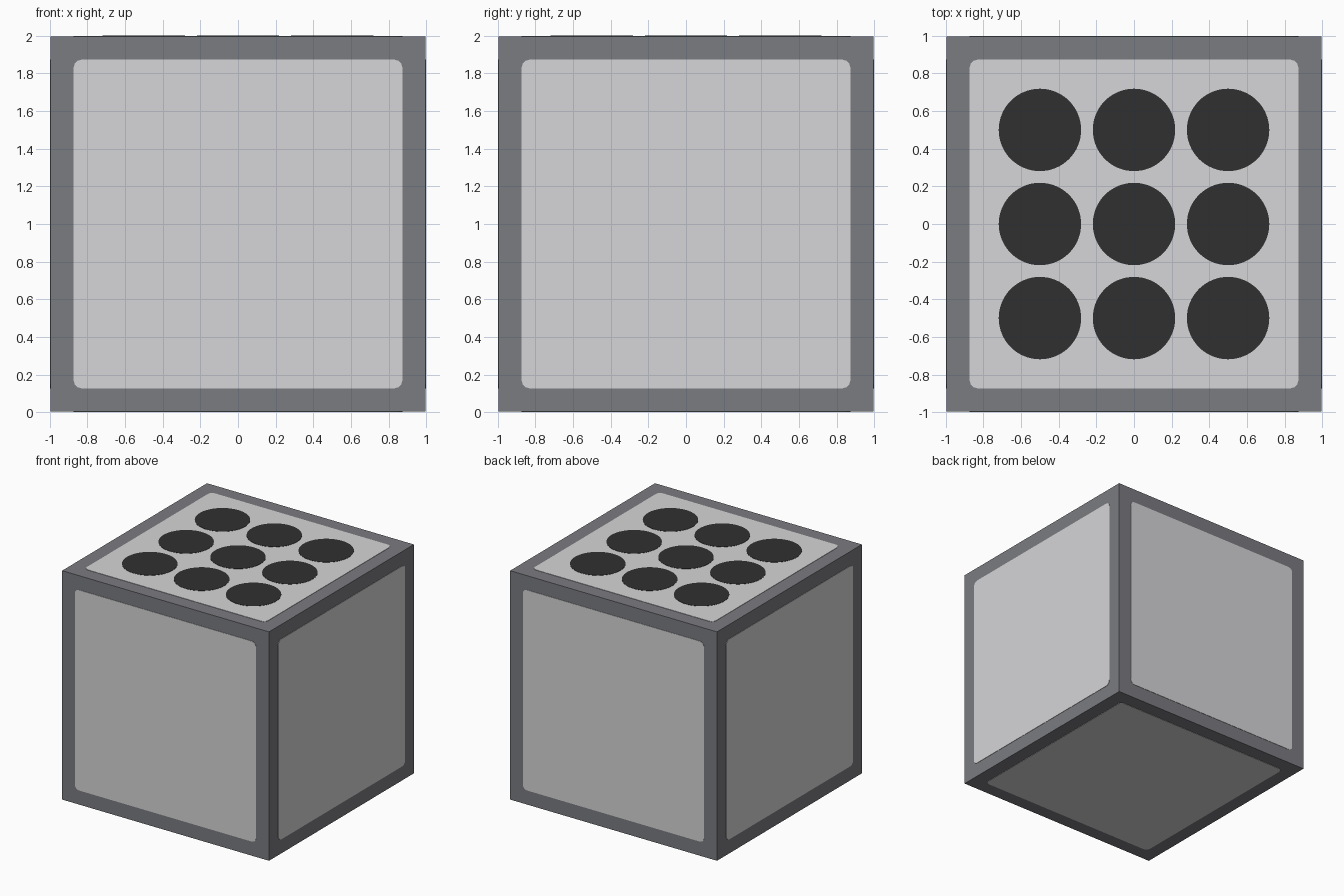
import bpy, bmesh, math
from mathutils import Matrix, Vector

if "Cube" in bpy.data.objects:
    bpy.data.objects.remove(bpy.data.objects["Cube"])

HALF = 1.0      # half the overall size
PLATE = 0.003   # panel thickness


def material(name, rgb):
    m = bpy.data.materials.new(name)
    m.diffuse_color = (*rgb, 1)
    m.use_nodes = True
    m.node_tree.nodes["Principled BSDF"].inputs["Base Color"].default_value = m.diffuse_color
    return m


frame_grey = material("frame grey", (0.198, 0.200, 0.219))
panel_grey = material("panel light grey", (0.672, 0.672, 0.686))
dot_black = material("dot black", (0.030, 0.030, 0.030))


def prism(name, outline, thickness, matrix, mat):
    """Extrude a flat outline along +z, then place it."""
    bm = bmesh.new()
    low = [bm.verts.new((x, y, 0)) for x, y in outline]
    high = [bm.verts.new((x, y, thickness)) for x, y in outline]
    n = len(outline)
    bm.faces.new(high)
    bm.faces.new(low[::-1])
    for i in range(n):
        j = (i + 1) % n
        bm.faces.new((low[i], low[j], high[j], high[i]))
    bm.transform(matrix)
    mesh = bpy.data.meshes.new(name)
    bm.to_mesh(mesh)
    bm.free()
    mesh.materials.append(mat)
    ob = bpy.data.objects.new(name, mesh)
    bpy.context.collection.objects.link(ob)
    return ob


def rounded_square(half, r, steps=3):
    pts = []
    for k, (sx, sy) in enumerate(((1, 1), (-1, 1), (-1, -1), (1, -1))):
        for s in range(steps + 1):
            a = math.pi / 2 * (k + s / steps)
            pts.append((sx * (half - r) + r * math.cos(a),
                        sy * (half - r) + r * math.sin(a)))
    return pts


# Cube body, visible as the dark frame
b = HALF - PLATE
prism("cube_frame", [(-b, -b), (b, -b), (b, b), (-b, b)], 2 * b,
      Matrix.Translation((0, 0, PLATE)), frame_grey)

# Light panel on each of the six sides
sides = {"front": (0, -1, 0), "back": (0, 1, 0), "left": (-1, 0, 0),
         "right": (1, 0, 0), "top": (0, 0, 1), "bottom": (0, 0, -1)}
centre = Matrix.Translation((0, 0, HALF))
for side, direction in sides.items():
    turn = Vector(direction).to_track_quat('Z', 'Y').to_matrix().to_4x4()
    prism(side + "_panel", rounded_square(0.873, 0.04), PLATE,
          centre @ turn @ Matrix.Translation((0, 0, b)), panel_grey)

# Three by three dots on the top
circle = [(0.219 * math.cos(math.tau * i / 64), 0.219 * math.sin(math.tau * i / 64))
          for i in range(64)]
for row in range(3):
    for col in range(3):
        prism(f"top_dot_{row}_{col}", circle, 0.002,
              Matrix.Translation(((col - 1) * 0.5, (row - 1) * 0.5, 2 * HALF)),
              dot_black)
